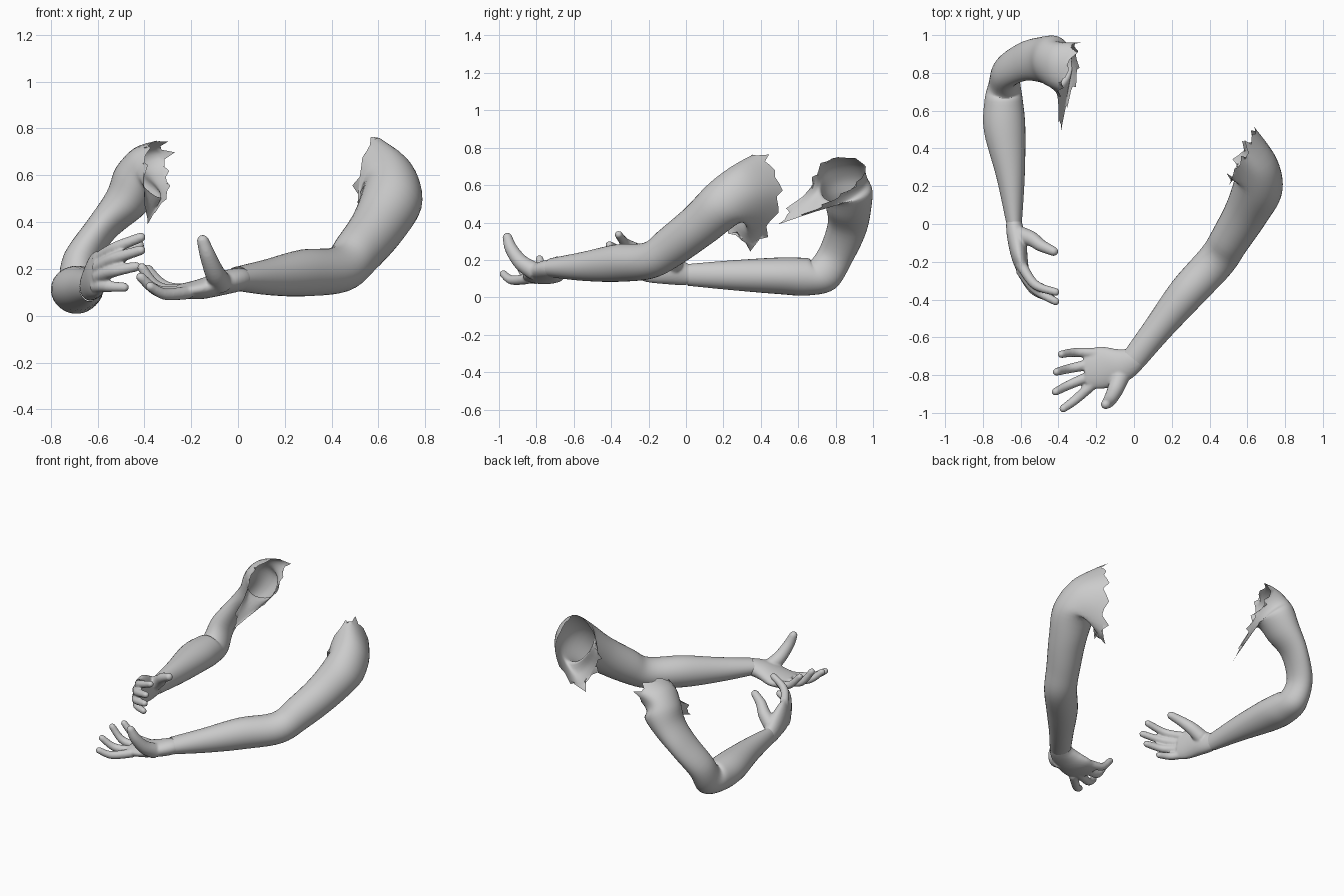
import bpy, bmesh, math, random
from mathutils import Vector as V

if "Cube" in bpy.data.objects:
    bpy.data.objects.remove(bpy.data.objects["Cube"])
random.seed(4)
N = 33

def rings_from(sections, hint):
    """Elliptical rings along a path: section = x, y, z, side radius, up radius."""
    c = [V(s[:3]) for s in sections]
    out = []
    for i, s in enumerate(sections):
        t = (c[min(i + 1, len(c) - 1)] - c[max(i - 1, 0)]).normalized()
        h = V(hint)
        side = (h - t * h.dot(t)).normalized()
        up = side.cross(t)
        out.append([c[i] + side * s[3] * math.cos(a) + up * s[4] * math.sin(a)
                    for a in (2 * math.pi * k / N for k in range(N))])
    return out

def catmull(a, b, c, d, t):
    return 0.5 * (2 * b + (c - a) * t + (2 * a - 5 * b + 4 * c - d) * t * t
                  + (3 * b - a - 3 * c + d) * t ** 3)

def smooth_rings(rings, steps=5):
    out, n = [], len(rings)
    for i in range(n - 1):
        q = [rings[max(0, min(n - 1, i + o))] for o in (-1, 0, 1, 2)]
        for s in range(steps):
            out.append([catmull(*(r[k] for r in q), s / steps) for k in range(N)])
    return out + [rings[-1]]

def loft(bm, rings, caps):
    vs = [[bm.verts.new(p) for p in r] for r in rings]
    for a, b in zip(vs, vs[1:]):
        for k in range(N):
            bm.faces.new((a[k], a[(k + 1) % N], b[(k + 1) % N], b[k]))
    if caps:
        bm.faces.new(vs[0][::-1])
        bm.faces.new(vs[-1])

def finish(bm, name):
    bmesh.ops.recalc_face_normals(bm, faces=bm.faces)
    me = bpy.data.meshes.new(name)
    bm.to_mesh(me)
    bm.free()
    for p in me.polygons:
        p.use_smooth = True
    ob = bpy.data.objects.new(name, me)
    bpy.context.collection.objects.link(ob)
    return ob

def make_arm(name, sections, rim, bulge, bulge_angle):
    """Open tube from wrist to a torn shoulder rim given at 8 angles."""
    rings = rings_from(sections, (1, 0, 0))
    pts = [V(p) for p in rim]
    last = []
    for k in range(N):
        f = k * 8 / N
        i = int(f)
        last.append(catmull(*(pts[(i + o) % 8] for o in (-1, 0, 1, 2)), f - i))
    # rounded shoulder cap halfway to the rim
    mid = [(a + b) / 2 + V(bulge) * max(0, math.cos(2 * math.pi * k / N - math.radians(bulge_angle)))
           for k, (a, b) in enumerate(zip(rings[-1], last))]
    rings = smooth_rings(rings + [mid, last])
    # jagged torn edge
    for k in range(N):
        d = (rings[-1][k] - rings[-4][k]).normalized()
        shift = random.uniform(.0, .04) if k % 3 == 0 else -random.uniform(.0, .04)
        rings[-1][k] = rings[-1][k] + d * shift
    bm = bmesh.new()
    loft(bm, rings, False)
    return finish(bm, name)

def make_hand(name, palm, digits, hint):
    """Palm and digits fused into one smooth skin."""
    bm = bmesh.new()
    loft(bm, smooth_rings(rings_from(palm, hint)), True)
    for pts, r0, r1 in digits:
        n = len(pts) - 1
        secs = [(*p, r0 + (r1 - r0) * i / n, r0 + (r1 - r0) * i / n) for i, p in enumerate(pts)]
        rings = smooth_rings(rings_from(secs, hint), 6)
        # rounded fingertip
        end = V(pts[-1])
        d = (end - V(pts[-2])).normalized()
        for a in (.5, 1.0, 1.35):
            rings.append([end + (p - end) * math.cos(a) + d * r1 * math.sin(a) for p in rings[6 * n]])
        loft(bm, rings, True)
    ob = finish(bm, name)
    m = ob.modifiers.new("fuse", 'REMESH')
    m.mode, m.voxel_size, m.use_smooth_shade = 'VOXEL', .007, True
    s = ob.modifiers.new("soften", 'SMOOTH')
    s.factor, s.iterations = .5, 5
    return ob

# arm on the +x side
make_arm("left_arm", [
    (.00, -.715, .158, .066, .052), (.13, -.55, .165, .078, .077), (.28, -.365, .183, .098, .1),
    (.435, -.195, .198, .103, .098), (.51, -.08, .27, .105, .108), (.60, .07, .385, .118, .118),
    (.66, .21, .505, .132, .135)],
    [(.64, .51, .57), (.62, .45, .71), (.58, .37, .77), (.53, .28, .66),
     (.51, .23, .50), (.52, .23, .37), (.55, .36, .27), (.62, .46, .41)],
    (.05, 0, .025), 30)
make_hand("left_hand",
    [(.06, -.64, .16, .03, .03), (.005, -.71, .155, .066, .049), (-.07, -.75, .138, .092, .05),
     (-.17, -.76, .112, .112, .042), (-.26, -.77, .105, .10, .028)],
    [([(-.20, -.685, .11), (-.31, -.68, .125), (-.385, -.69, .2)], .028, .020),
     ([(-.22, -.74, .105), (-.34, -.765, .12), (-.41, -.783, .205)], .029, .021),
     ([(-.22, -.80, .10), (-.34, -.85, .105), (-.415, -.888, .165)], .029, .021),
     ([(-.21, -.84, .10), (-.31, -.93, .092), (-.375, -.977, .125)], .029, .021),
     ([(-.07, -.80, .135), (-.10, -.88, .185), (-.13, -.935, .26), (-.15, -.955, .32)], .05, .026)],
    (0, 1, 0))

# arm on the -x side
make_arm("right_arm", [
    (-.635, .01, .12, .042, .058), (-.653, .25, .118, .075, .08), (-.685, .5, .115, .11, .098),
    (-.69, .65, .11, .102, .1), (-.685, .735, .125, .085, .1), (-.675, .805, .235, .073, .095),
    (-.585, .86, .37, .068, .105), (-.49, .87, .475, .09, .12), (-.425, .86, .57, .115, .135)],
    [(-.35, .65, .45), (-.39, .51, .41), (-.40, .67, .60), (-.38, .73, .72),
     (-.33, .86, .75), (-.31, .96, .70), (-.30, .90, .60), (-.30, .78, .52)],
    (-.015, 0, .025), 180)
make_hand("right_hand",
    [(-.637, .09, .12, .03, .025), (-.635, .005, .122, .057, .042), (-.62, -.08, .145, .078, .05),
     (-.605, -.18, .175, .098, .042), (-.585, -.255, .19, .09, .03)],
    [([(-.60, -.21, .24), (-.525, -.32, .29), (-.415, -.36, .335)], .029, .021),
     ([(-.60, -.24, .205), (-.525, -.345, .245), (-.415, -.41, .28)], .030, .021),
     ([(-.60, -.24, .165), (-.53, -.35, .19), (-.435, -.395, .21)], .029, .021),
     ([(-.61, -.21, .125), (-.56, -.30, .125), (-.485, -.335, .122)], .028, .020),
     ([(-.60, -.06, .17), (-.54, -.08, .22), (-.49, -.115, .265), (-.425, -.145, .30)], .047, .025)],
    (0, 0, 1))
